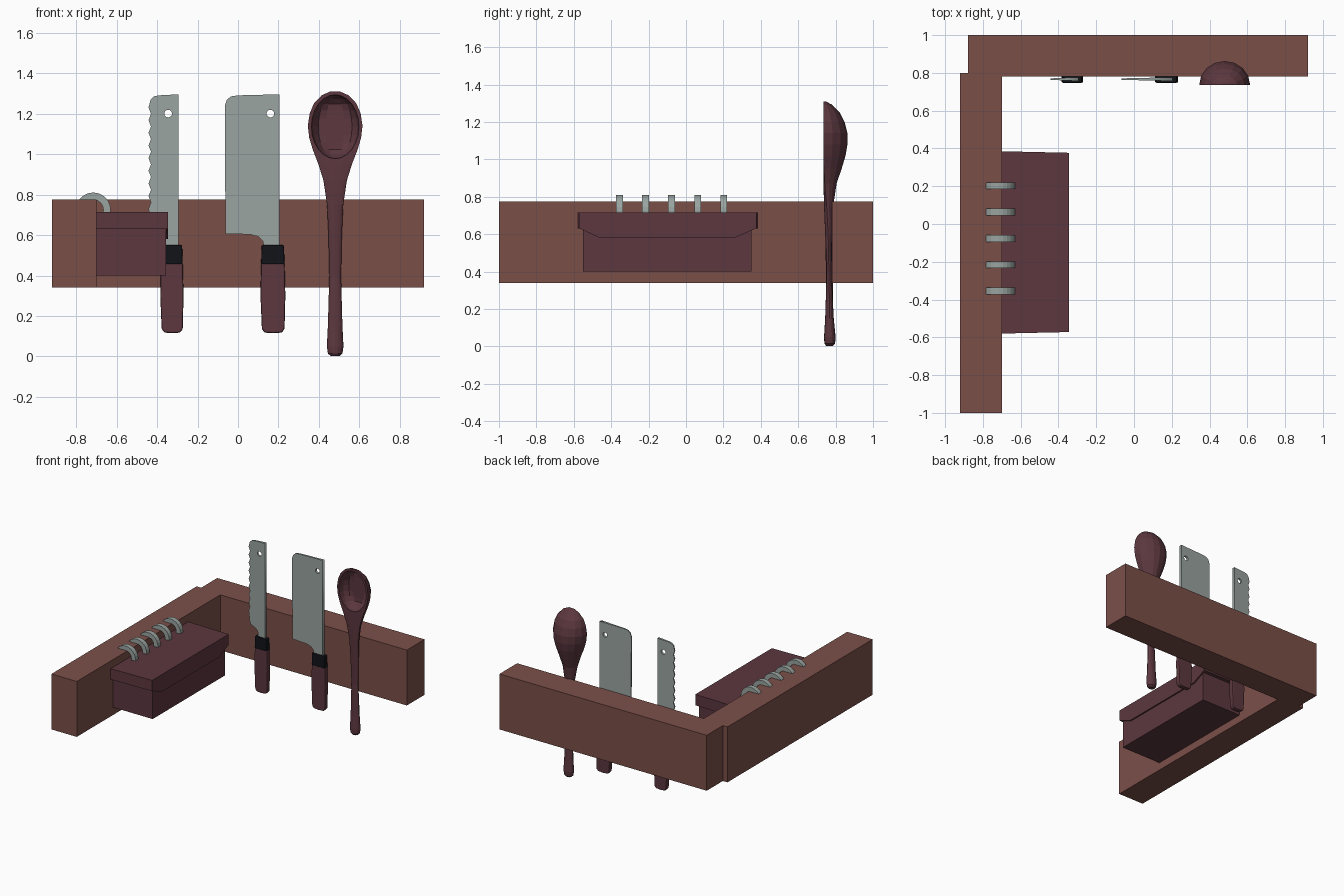
import bpy, bmesh, math
from mathutils import Vector

if "Cube" in bpy.data.objects:
    bpy.data.objects.remove(bpy.data.objects["Cube"])


def material(name, rgb):
    m = bpy.data.materials.new(name)
    m.diffuse_color = (*[(c / 255) ** 2.2 for c in rgb], 1)
    m.use_nodes = True
    m.node_tree.nodes["Principled BSDF"].inputs["Base Color"].default_value = m.diffuse_color
    return m


BEAM = material("beam_wood", (122, 80, 74))
DARK = material("dark_wood", (92, 58, 65))
STEEL = material("steel", (152, 163, 159))
BLACK = material("black", (24, 26, 30))


def add(name, mesh, mat):
    mesh.materials.clear()
    mesh.materials.append(mat)
    ob = bpy.data.objects.new(name, mesh)
    bpy.context.collection.objects.link(ob)
    return ob


def from_bm(name, bm, mat):
    bmesh.ops.recalc_face_normals(bm, faces=bm.faces)
    me = bpy.data.meshes.new(name)
    bm.to_mesh(me)
    bm.free()
    return add(name, me, mat)


def prism(name, pts, offset, mat, bevel=0):
    """Extrude a planar outline of 3D points by an offset."""
    bm = bmesh.new()
    f = bm.faces.new([bm.verts.new(p) for p in pts])
    r = bmesh.ops.extrude_face_region(bm, geom=[f], use_keep_orig=True)
    bmesh.ops.translate(bm, vec=offset, verts=[v for v in r["geom"] if isinstance(v, bmesh.types.BMVert)])
    ob = from_bm(name, bm, mat)
    if bevel:
        b = ob.modifiers.new("bevel", "BEVEL")
        b.width, b.segments = bevel, 2
    return ob


def box(name, x0, x1, y0, y1, z0, z1, mat):
    pts = [(x0, y0, z0), (x1, y0, z0), (x1, y1, z0), (x0, y1, z0)]
    return prism(name, pts, (0, 0, z1 - z0), mat)


# Wall beams
box("back_beam", -0.88, 0.92, 0.78, 1.0, 0.34, 0.775, BEAM)
box("side_beam", -0.92, -0.70, -1.0, 0.80, 0.34, 0.775, BEAM)

# Hanging box with lid and front flap
box("box_body", -0.70, -0.356, -0.55, 0.35, 0.40, 0.635, DARK)
prism("box_lid", [(-0.70, -0.58, 0.63), (-0.345, -0.572, 0.63), (-0.345, 0.377, 0.63), (-0.70, 0.385, 0.63)],
      (0, 0, 0.085), DARK)
prism("lid_flap", [(-0.356, -0.572, 0.632), (-0.356, -0.46, 0.58), (-0.356, 0.26, 0.58), (-0.356, 0.377, 0.632)],
      (0.011, 0, 0), DARK)

# Arched hinge rings over the beam edge
for i, y in enumerate((0.202, 0.063, -0.077, -0.216, -0.355)):
    angles = [math.radians(-15 + 210 * k / 14) for k in range(15)]
    arc = [(-0.715 + 0.086 * math.cos(a), y - 0.018, 0.724 + 0.086 * math.sin(a)) for a in angles]
    arc += [(-0.715 + 0.05 * math.cos(a), y - 0.018, 0.724 + 0.05 * math.sin(a)) for a in reversed(angles)]
    prism(f"hinge_ring_{i + 1}", arc, (0, 0.036, 0), STEEL)


def blade(name, outline, hole):
    """Flat plate with a hanging hole, thinner towards the cutting edge."""
    cu = bpy.data.curves.new(name, "CURVE")
    cu.dimensions, cu.fill_mode, cu.extrude = "2D", "BOTH", 1.0
    ring = [(hole[0] + 0.019 * math.cos(k * math.tau / 16), hole[1] + 0.019 * math.sin(k * math.tau / 16))
            for k in range(16)]
    for pts in (outline, ring):
        s = cu.splines.new("POLY")
        s.points.add(len(pts) - 1)
        for p, (x, z) in zip(s.points, pts):
            p.co = (x, z, 0, 1)
        s.use_cyclic_u = True
    tmp = bpy.data.objects.new(name + "_curve", cu)
    bpy.context.collection.objects.link(tmp)
    dg = bpy.context.evaluated_depsgraph_get()
    me = bpy.data.meshes.new_from_object(tmp.evaluated_get(dg))
    bpy.data.objects.remove(tmp)
    xs = [p[0] for p in outline]
    lo, hi = min(xs), max(xs)
    for v in me.vertices:
        x, z, side = v.co
        half = 0.004 + 0.006 * (x - lo) / (hi - lo)
        v.co = (x, 0.767 + math.copysign(half, side), z)
    bm = bmesh.new()
    bm.from_mesh(me)
    bmesh.ops.remove_doubles(bm, verts=bm.verts, dist=1e-5)
    return from_bm(name, bm, STEEL)


def handle(name, xc, half):
    """Dark wooden grip with a black collar."""
    h = half
    grip = [(-h, 0.46), (-h - 0.003, 0.30), (-h + 0.004, 0.135), (-h + 0.018, 0.118), (0, 0.115),
            (h - 0.014, 0.118), (h, 0.135), (h + 0.004, 0.30), (h, 0.46)]
    prism(name + "_grip", [(xc + x, 0.748, z) for x, z in grip], (0, 0.038, 0), DARK, 0.007)
    collar = [(-h, 0.455), (h, 0.455), (h - 0.003, 0.55), (-h + 0.003, 0.55)]
    prism(name + "_collar", [(xc + x, 0.747, z) for x, z in collar], (0, 0.04, 0), BLACK, 0.006)


# Cleaver
blade("cleaver_blade", [(0.205, 0.53), (0.205, 1.295), (0.0, 1.29), (-0.035, 1.285), (-0.055, 1.268), (-0.065, 1.24),
                        (-0.062, 0.606), (0.06, 0.603), (0.10, 0.592), (0.122, 0.572), (0.13, 0.53)], (0.16, 1.20))
handle("cleaver", 0.172, 0.058)

# Serrated knife
waves = [(-0.436 - 0.006 * math.cos(k * math.pi / 2), 1.23 - k * 0.5 / 32) for k in range(33)]
blade("serrated_blade", [(-0.295, 0.53), (-0.295, 1.295), (-0.39, 1.29), (-0.415, 1.285), (-0.432, 1.268)] + waves
      + [(-0.432, 0.65), (-0.425, 0.625), (-0.385, 0.61), (-0.362, 0.59), (-0.352, 0.53)], (-0.345, 1.20))
handle("serrated_knife", -0.327, 0.054)

# Wooden spoon: rings of (z, half width, front y, widest y, back y)
RINGS = [(0.002, 0.022, 0.750, 0.768, 0.785), (0.015, 0.036, 0.740, 0.768, 0.797), (0.05, 0.041, 0.738, 0.768, 0.800),
         (0.15, 0.036, 0.744, 0.768, 0.790), (0.40, 0.029, 0.752, 0.764, 0.777), (0.60, 0.033, 0.744, 0.760, 0.780),
         (0.75, 0.040, 0.738, 0.752, 0.787), (0.87, 0.058, 0.735, 0.742, 0.805), (0.95, 0.083, 0.735, 0.737, 0.832),
         (1.02, 0.110, 0.735, 0.735, 0.853), (1.08, 0.128, 0.735, 0.735, 0.863), (1.14, 0.135, 0.735, 0.735, 0.863),
         (1.20, 0.126, 0.735, 0.735, 0.848), (1.25, 0.105, 0.735, 0.735, 0.822), (1.29, 0.067, 0.735, 0.735, 0.783),
         (1.31, 0.022, 0.735, 0.735, 0.748)]
N = 16
bm = bmesh.new()
loops = []
for z, w, yf, yc, yb in RINGS:
    loop = []
    for k in range(N):
        a = k * math.tau / N
        s = math.sin(a)
        loop.append(bm.verts.new((0.48 + w * math.cos(a), yc + s * ((yb - yc) if s > 0 else (yc - yf)), z)))
    loops.append(loop)
for a, b in zip(loops, loops[1:]):
    for k in range(N):
        bm.faces.new((a[k], a[(k + 1) % N], b[(k + 1) % N], b[k]))
bm.faces.new(loops[0])
bm.faces.new(loops[-1])
spoon = from_bm("spoon", bm, DARK)

# Hollow of the spoon bowl
bm = bmesh.new()
bmesh.ops.create_uvsphere(bm, u_segments=16, v_segments=12, radius=1)
for v in bm.verts:
    v.co = Vector((0.48 + 0.118 * v.co.x, 0.733 + max(-0.09, min(0.075, 0.11 * v.co.y)), 1.135 + 0.158 * v.co.z))
cutter = from_bm("bowl_cutter", bm, DARK)
cutter.hide_render = True
cutter.hide_viewport = True
mod = spoon.modifiers.new("hollow", "BOOLEAN")
mod.operation, mod.object, mod.solver = "DIFFERENCE", cutter, "EXACT"
